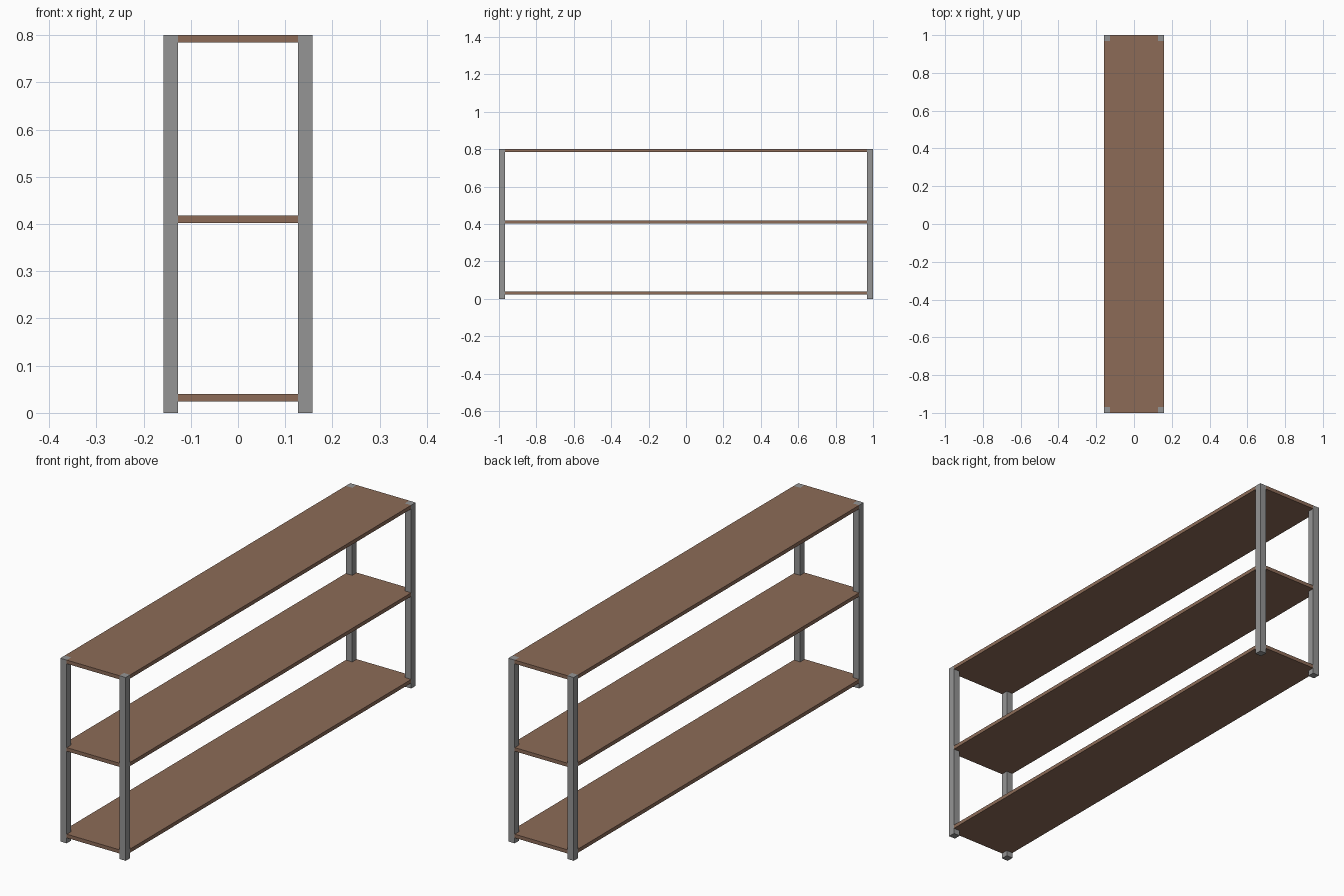
import bpy, bmesh

if "Cube" in bpy.data.objects:
    bpy.data.objects.remove(bpy.data.objects["Cube"])

HX, HY, H = 0.158, 1.0, 0.8   # half width, half length, height
LEG = 0.031                   # square post size
THICK = 0.016                 # shelf thickness


def material(name, rgb):
    m = bpy.data.materials.new(name)
    m.diffuse_color = (*rgb, 1)
    m.use_nodes = True
    m.node_tree.nodes["Principled BSDF"].inputs["Base Color"].default_value = m.diffuse_color
    return m


wood = material("brown wood", (0.265, 0.148, 0.097))
metal = material("grey metal", (0.3, 0.3, 0.3))


def prism(name, outline, z0, z1, mat):
    """Extrude a flat outline from z0 up to z1."""
    bm = bmesh.new()
    face = bm.faces.new([bm.verts.new((x, y, z0)) for x, y in outline])
    up = bmesh.ops.extrude_face_region(bm, geom=[face])["geom"]
    for v in up:
        if isinstance(v, bmesh.types.BMVert):
            v.co.z = z1
    bmesh.ops.recalc_face_normals(bm, faces=bm.faces)
    mesh = bpy.data.meshes.new(name)
    bm.to_mesh(mesh)
    bm.free()
    mesh.materials.append(mat)
    ob = bpy.data.objects.new(name, mesh)
    bpy.context.collection.objects.link(ob)


# Four square corner posts
for sx, side in ((-1, "left"), (1, "right")):
    for sy, end in ((-1, "front"), (1, "back")):
        xa, xb = sx * HX, sx * (HX - LEG)
        ya, yb = sy * HY, sy * (HY - LEG)
        prism(f"{end}_{side}_post", [(xa, ya), (xb, ya), (xb, yb), (xa, yb)], 0, H, metal)

# Three shelves, notched at the corners around the posts
ix, iy = HX - LEG, HY - LEG
notched = []
for sx, sy in ((1, 1), (-1, 1), (-1, -1), (1, -1)):
    corner = [(sx * HX, sy * iy), (sx * ix, sy * iy), (sx * ix, sy * HY)]
    notched += corner if sx * sy > 0 else corner[::-1]
for name, top in (("bottom_shelf", 0.04), ("middle_shelf", 0.418), ("top_shelf", H)):
    prism(name, notched, top - THICK, top, wood)
